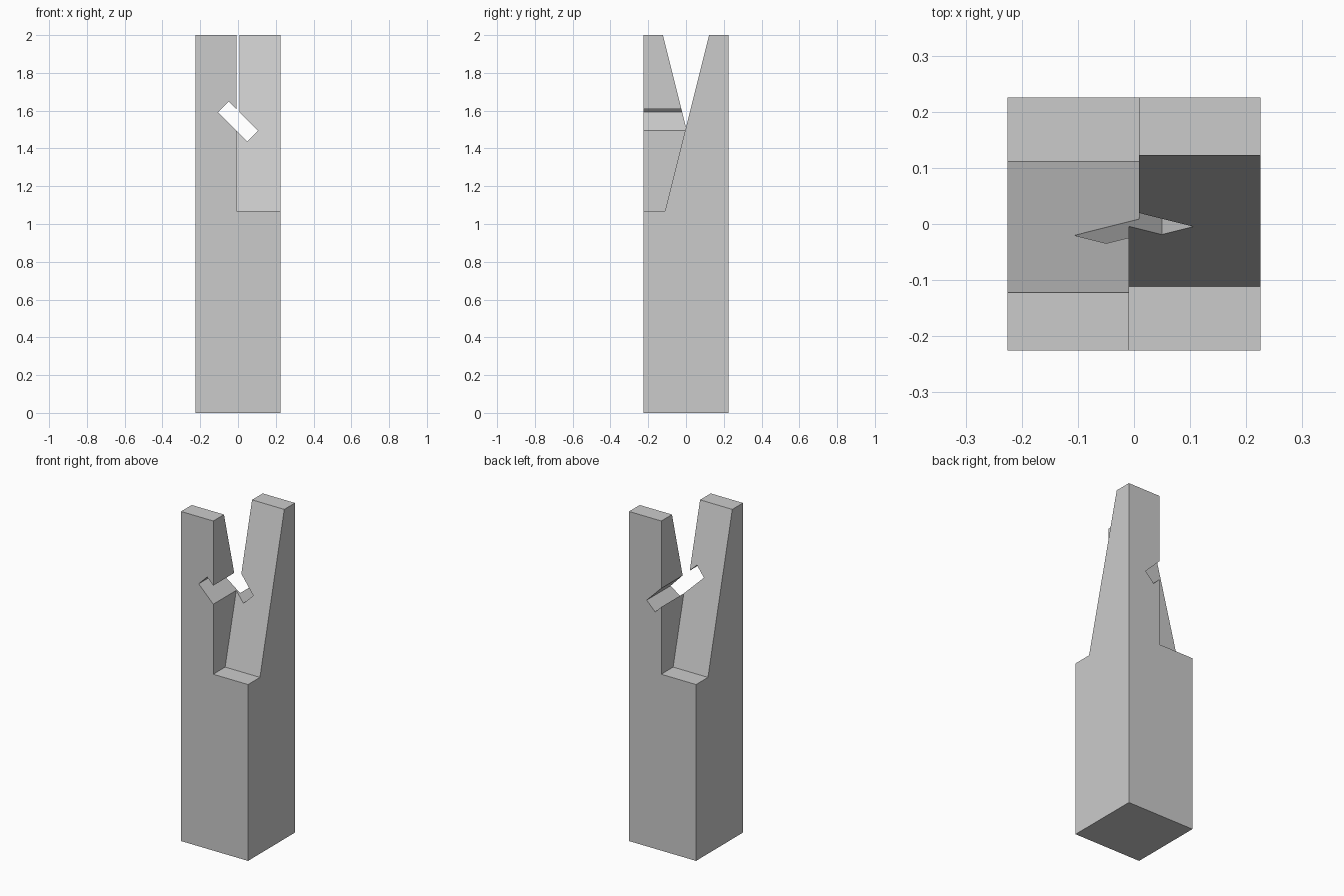
import bpy, bmesh
from math import radians, pi
from mathutils import Matrix

if "Cube" in bpy.data.objects:
    bpy.data.objects.remove(bpy.data.objects["Cube"])

HALF, HEIGHT = 0.225, 2.0      # half width of the post, overall height
SHELF = 1.07                   # height of the shoulders
FOOT, TIP = 0.111, 0.1225      # slope offset at shoulder and at top
GAP = 0.0085                   # half clearance between the prongs


def prism(name, profile, x0, x1, turn=None):
    """Extrude a (y, z) profile along x."""
    bm = bmesh.new()
    face = bm.faces.new([bm.verts.new((x0, y, z)) for y, z in profile])
    ext = bmesh.ops.extrude_face_region(bm, geom=[face])
    verts = [v for v in ext["geom"] if isinstance(v, bmesh.types.BMVert)]
    bmesh.ops.translate(bm, verts=verts, vec=(x1 - x0, 0, 0))
    bmesh.ops.recalc_face_normals(bm, faces=bm.faces)
    if turn:
        bmesh.ops.transform(bm, matrix=turn, verts=bm.verts)
    mesh = bpy.data.meshes.new(name)
    bm.to_mesh(mesh)
    bm.free()
    obj = bpy.data.objects.new(name, mesh)
    bpy.context.collection.objects.link(obj)
    return obj


def box(name, sy, sz, x0, x1, turn=None):
    return prism(name, [(-sy, -sz), (sy, -sz), (sy, sz), (-sy, sz)], x0, x1, turn)


# square post
post = box("scarf_joint_post", HALF, HEIGHT / 2, -HALF, HALF,
           Matrix.Translation((0, 0, HEIGHT / 2)))

# two opposed sloping cuts, leaving one prong per diagonal corner
top = HEIGHT + 0.1
top_y = TIP + 0.1 * (TIP + FOOT) / (HEIGHT - SHELF)
profile = [(-0.3, SHELF), (-FOOT, SHELF), (top_y, top), (-0.3, top)]
cutters = [prism("slope_cutter", profile, -GAP, 0.3, Matrix.Rotation(a, 4, 'Z'))
           for a in (0, pi)]

# tilted slot for the locking key, right through front to back
cutters.append(box("key_slot_cutter", 0.4, 0.04, -0.11, 0.11,
                   Matrix.Translation((0, 0, 1.543)) @ Matrix.Rotation(radians(45), 4, 'Y')))

bpy.context.view_layer.objects.active = post
for c in cutters:
    c.hide_render = True
    mod = post.modifiers.new(c.name, 'BOOLEAN')
    mod.operation, mod.solver, mod.object = 'DIFFERENCE', 'EXACT', c
    bpy.ops.object.modifier_apply(modifier=mod.name)
    bpy.data.objects.remove(c)
